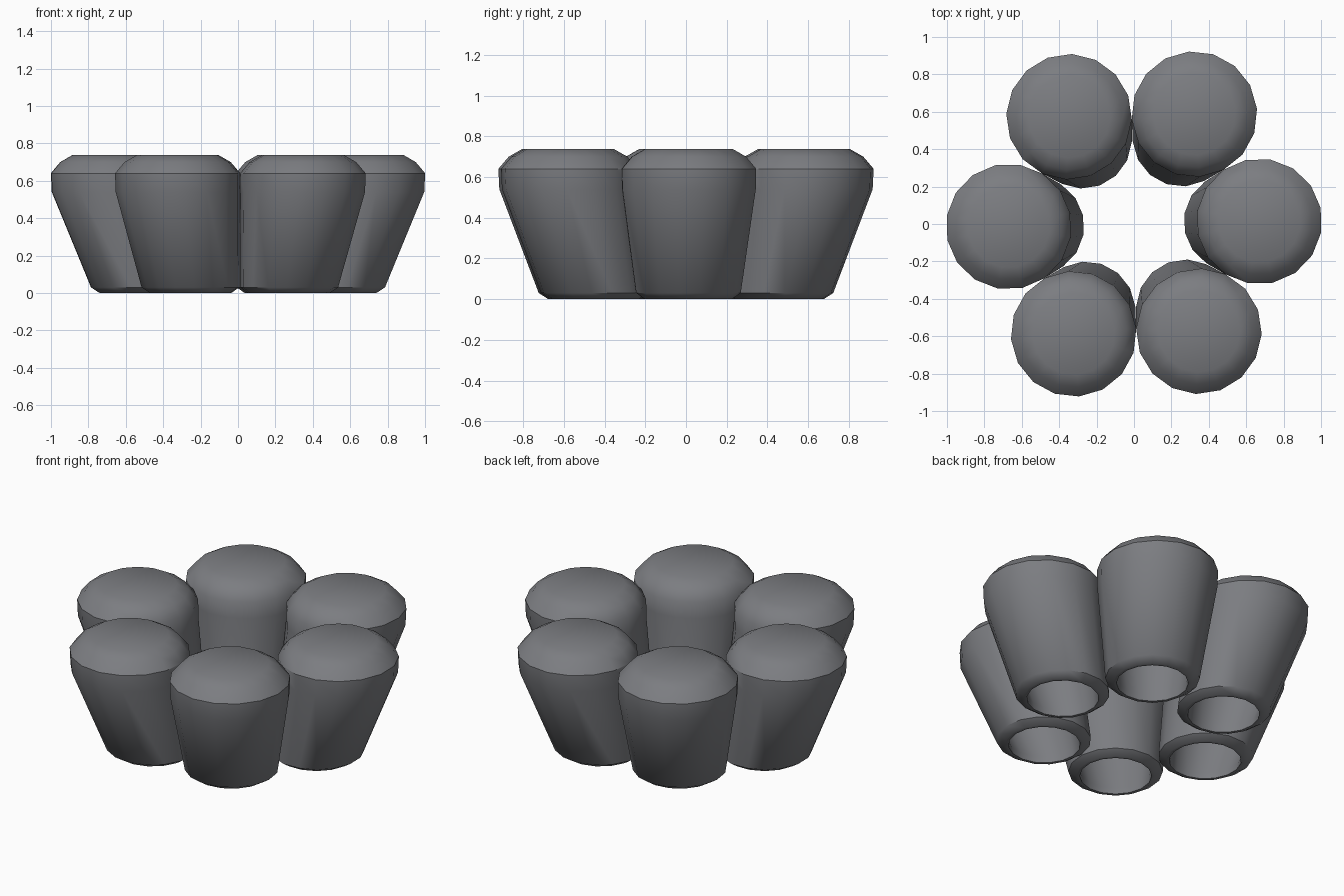
import bpy, bmesh, math
from math import cos, sin, pi

if "Cube" in bpy.data.objects:
    bpy.data.objects.remove(bpy.data.objects["Cube"], do_unlink=True)

SIDES = 16
COUNT = 6
TURN = math.radians(1.2)

grey = bpy.data.materials.new("slate_grey")
grey.use_nodes = True
colour = (0.2, 0.205, 0.22, 1)
grey.diffuse_color = colour
grey.node_tree.nodes["Principled BSDF"].inputs["Base Color"].default_value = colour

# Rings of one leaning hollow cup: distance from the middle, radius, height.
# They run from the top cap down the outside, round the lip and up the inside.
rings = [
    (0.67, 0.22, 0.737), (0.67, 0.285, 0.70), (0.67, 0.336, 0.64),
    (0.667, 0.334, 0.54), (0.528, 0.262, 0.03), (0.525, 0.218, 0.0),
    (0.525, 0.2, 0.0), (0.53, 0.2, 0.04), (0.655, 0.27, 0.54),
    (0.66, 0.27, 0.62),
]


def cup_mesh():
    bm = bmesh.new()
    loops = []
    for out, r, z in rings:
        angles = [(i + 0.5) * 2 * pi / SIDES for i in range(SIDES)]
        loops.append([bm.verts.new((out + r * cos(a), r * sin(a), z)) for a in angles])
    for a, b in zip(loops, loops[1:]):
        for i in range(SIDES):
            j = (i + 1) % SIDES
            bm.faces.new((a[i], b[i], b[j], a[j]))
    bm.faces.new(loops[0])
    bm.faces.new(loops[-1])
    bmesh.ops.recalc_face_normals(bm, faces=bm.faces)
    mesh = bpy.data.meshes.new("cup")
    bm.to_mesh(mesh)
    bm.free()
    mesh.materials.append(grey)
    return mesh


# Six cups in a circle sharing one mesh
mesh = cup_mesh()
cups = []
for k in range(COUNT):
    cup = bpy.data.objects.new(f"cup_{k + 1}", mesh)
    cup.rotation_euler.z = TURN + k * 2 * pi / COUNT
    bpy.context.collection.objects.link(cup)
    cups.append(cup)

# Smooth walls with a crisp rim
bpy.ops.object.select_all(action='DESELECT')
cups[0].select_set(True)
bpy.context.view_layer.objects.active = cups[0]
bpy.ops.object.shade_smooth_by_angle(angle=math.radians(40))
